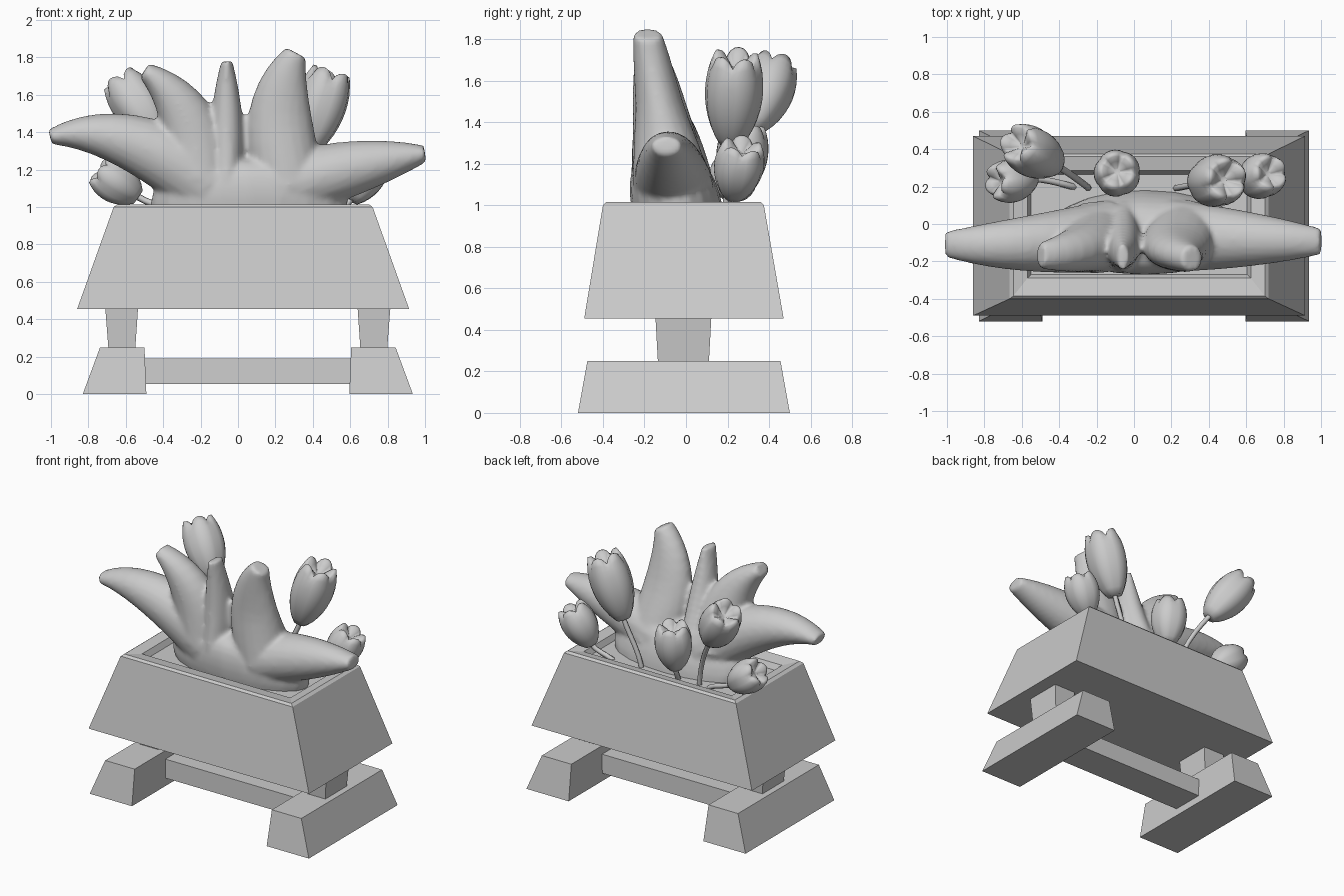
import bpy, bmesh, math
from mathutils import Vector

if "Cube" in bpy.data.objects:
    bpy.data.objects.remove(bpy.data.objects["Cube"])

def make(name, bm, smooth=False):
    bmesh.ops.recalc_face_normals(bm, faces=bm.faces)
    me = bpy.data.meshes.new(name)
    bm.to_mesh(me)
    bm.free()
    for p in me.polygons:
        p.use_smooth = smooth
    ob = bpy.data.objects.new(name, me)
    bpy.context.collection.objects.link(ob)
    return ob

def loft(bm, rings):
    """Skin a list of equal-length point rings and cap both ends."""
    vs = [[bm.verts.new(p) for p in r] for r in rings]
    n = len(vs[0])
    for a, b in zip(vs, vs[1:]):
        for i in range(n):
            j = (i + 1) % n
            bm.faces.new((a[i], a[j], b[j], b[i]))
    bm.faces.new(vs[0][::-1])
    bm.faces.new(vs[-1])

def block(name, *levels):
    """Stack of rectangles (x0, x1, y0, y1, z)."""
    bm = bmesh.new()
    loft(bm, [[(a, c, z), (b, c, z), (b, d, z), (a, d, z)] for a, b, c, d, z in levels])
    return make(name, bm)

def ellipse(c, u, v, n=20):
    return [c + u * math.cos(math.tau * j / n) + v * math.sin(math.tau * j / n)
            for j in range(n)]

# Planter box with narrow lip and recessed soil
block("planter_box",
      (-0.86, 0.915, -0.49, 0.47, 0.455),
      (-0.665, 0.72, -0.40, 0.375, 1.0),
      (-0.645, 0.70, -0.385, 0.36, 1.015),
      (-0.57, 0.625, -0.29, 0.285, 1.0),
      (-0.55, 0.605, -0.27, 0.265, 0.96))

# Feet and short legs, mirrored about the stand centre
CX = 0.0525
for side, s in (("left", -1), ("right", 1)):
    def xs(a, b):
        return sorted((CX + s * a, CX + s * b))
    block(side + "_foot",
          (*xs(0.5425, 0.8825), -0.52, 0.50, 0.0),
          (*xs(0.5525, 0.79), -0.475, 0.455, 0.25))
    block(side + "_leg",
          (*xs(0.602, 0.745), -0.135, 0.11, 0.24),
          (*xs(0.587, 0.762), -0.147, 0.122, 0.46))

# Stretcher between the feet
block("stretcher", (-0.51, 0.61, -0.13, 0.11, 0.055), (-0.51, 0.61, -0.125, 0.105, 0.19))

# Leaf clump: domed base plus five curved leaves leaning forward with height
X, Y, Z = Vector((1, 0, 0)), Vector((0, 1, 0)), Vector((0, 0, 1))

def lean(x, z):
    return Vector((x, -0.045 - 0.17 * (z - 1), z))

bm = bmesh.new()
dome = [ellipse(lean(0.06, 0.9), X * 0.5, Y * 0.215)]
for i in range(7):
    a = math.radians(13 * i)
    k = math.cos(a) ** 0.6
    dome.append(ellipse(lean(0.06 * k, 1 + 0.26 * math.sin(a)), X * 0.53 * k, Y * 0.22 * k))
loft(bm, dome)

# Each leaf: root, middle and tip as (x, z, half width)
LEAVES = [
    ((-0.15, 1.12, 0.20), (-0.60, 1.355, 0.145), (-1.005, 1.375, 0.04)),
    ((-0.21, 1.15, 0.20), (-0.285, 1.49, 0.145), (-0.50, 1.73, 0.045)),
    ((-0.06, 1.15, 0.09), (-0.06, 1.47, 0.085), (-0.06, 1.78, 0.03)),
    ((0.28, 1.10, 0.19), (0.225, 1.50, 0.168), (0.31, 1.825, 0.06)),
    ((0.20, 1.10, 0.17), (0.62, 1.21, 0.145), (1.00, 1.285, 0.045)),
]
for leaf in LEAVES:
    p, m, e = (Vector(v) for v in leaf)
    def at(t):
        return p * (1 - t) * (1 - 2 * t) + m * 4 * t * (1 - t) + e * t * (2 * t - 1)
    rings = []
    for i in range(11):
        t = i / 10
        x, z, w = at(t)
        d = at(t + 0.01) - at(t - 0.01)
        across = Vector((d.y, 0, -d.x)).normalized()
        thick = 0.195 - 0.2 * t + 0.075 * t * t + 0.13 * abs(across.z) * t * (1 - t)
        rings.append(ellipse(lean(x, z), across * w, Y * thick))
    loft(bm, rings)
clump = make("leaf_clump", bm, True)
rm = clump.modifiers.new("fuse", 'REMESH')
rm.mode = 'VOXEL'
rm.voxel_size = 0.016
rm.use_smooth_shade = True
sm = clump.modifiers.new("soften", 'SMOOTH')
sm.factor = 0.5
sm.iterations = 5

# Tulips: bud base, bud top, x of stem foot
TULIPS = [
    ((-0.41, 0.31, 1.36), (-0.63, 0.435, 1.68), -0.24),
    ((-0.53, 0.24, 1.05), (-0.745, 0.225, 1.20), -0.3),
    ((-0.09, 0.25, 1.05), (-0.09, 0.285, 1.38), -0.08),
    ((0.35, 0.215, 1.28), (0.50, 0.24, 1.72), 0.22),
    ((0.60, 0.225, 1.03), (0.735, 0.275, 1.29), 0.42),
]
for n, (base, top, fx) in enumerate(TULIPS, 1):
    base, top, foot = Vector(base), Vector(top), Vector((fx, 0.19, 0.9))
    axis = top - base
    q = axis.to_track_quat('Z', 'Y')
    L = axis.length
    rad = 0.085 + 0.12 * L

    # Bud: egg profile, rounded petal tips, folding into a nearly closed heart
    prof = [(h / 10, 1.0) for h in range(11)] + [(1.0, 0.82), (0.93, 0.5), (0.85, 0.15)]
    rings = []
    for h, k in prof:
        r = rad * k * math.sin(math.pi * (0.06 + 0.73 * h)) ** 0.6
        drop = 0.11 * max(0, (h - 0.8) / 0.2)
        ring = []
        for j in range(30):
            a = math.tau * j / 30
            c = abs(math.cos(2.5 * a)) ** 0.7
            rr = r * (0.95 + 0.06 * c)
            ring.append(base + q @ Vector((rr * math.cos(a), rr * math.sin(a),
                                           L * (h + 0.02 - drop * (1 - c)))))
        rings.append(ring)
    bm = bmesh.new()
    loft(bm, rings)
    make(f"tulip_bud_{n}", bm, True)

    # Stem bends from the soil into the bud axis
    cu = bpy.data.curves.new(f"tulip_stem_{n}", 'CURVE')
    cu.dimensions = '3D'
    cu.bevel_depth = 0.018
    cu.bevel_resolution = 1
    cu.resolution_u = 6
    cu.use_fill_caps = True
    sp = cu.splines.new('BEZIER')
    sp.bezier_points.add(1)
    end = base + axis * 0.05
    d = (end - foot).length / 3
    for bp, co, t in ((sp.bezier_points[0], foot, Z * d),
                      (sp.bezier_points[1], end, axis.normalized() * d)):
        bp.co = co
        bp.handle_left = co - t
        bp.handle_right = co + t
    bpy.context.collection.objects.link(bpy.data.objects.new(f"tulip_stem_{n}", cu))
